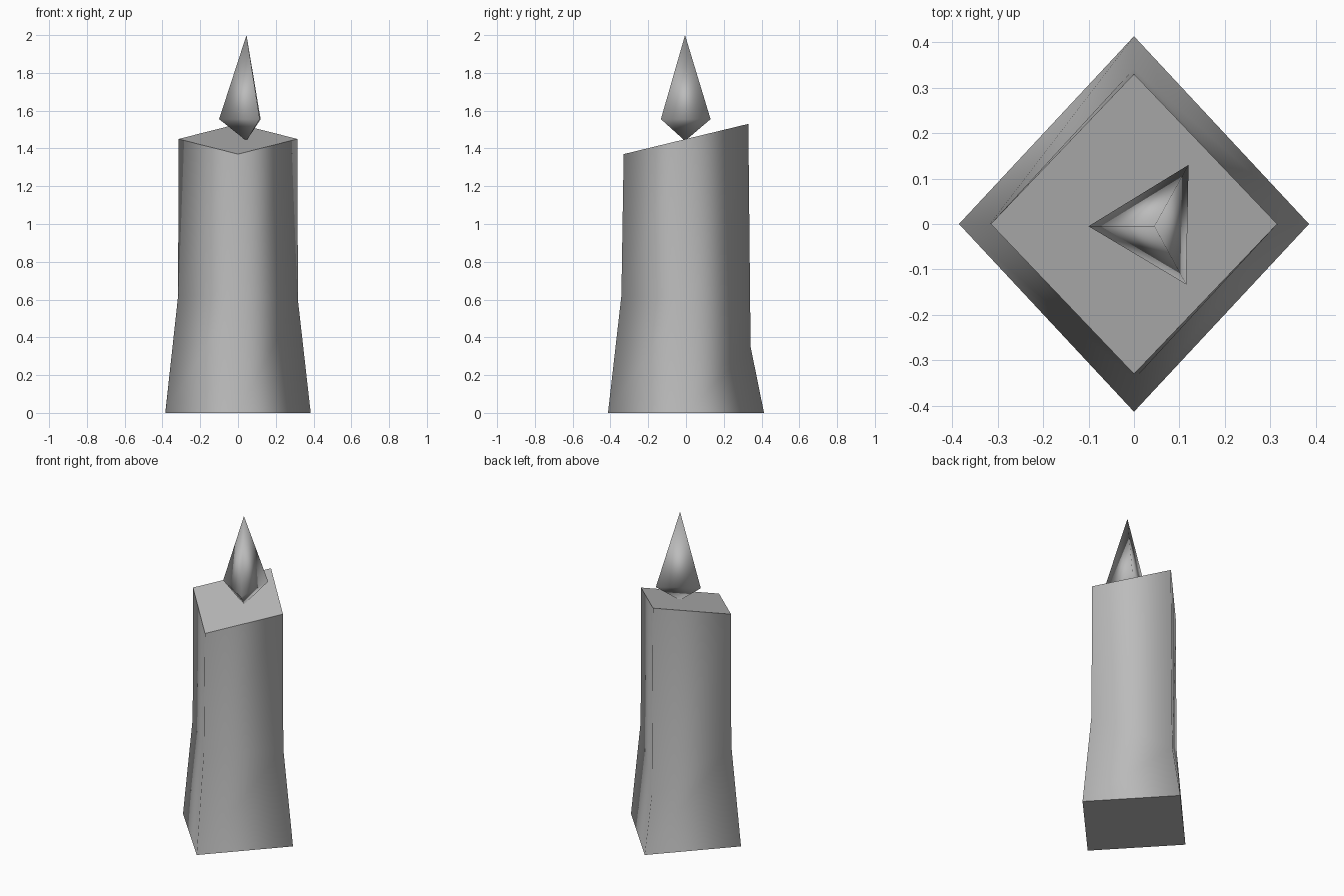
import bpy
import bmesh

cube = bpy.data.objects.get("Cube")
if cube:
    bpy.data.objects.remove(cube)

grey = bpy.data.materials.new("plain grey")
grey.use_nodes = True
colour = (0.5, 0.5, 0.5, 1)
grey.diffuse_color = colour
grey.node_tree.nodes["Principled BSDF"].inputs["Base Color"].default_value = colour


def loft(name, rings, flat_caps):
    """Join rings of equal length (or single tip points) into a closed shell."""
    bm = bmesh.new()
    loops = [[bm.verts.new(p) for p in ring] for ring in rings]
    sides = max(len(ring) for ring in loops)
    for low, high in zip(loops, loops[1:]):
        for i in range(sides):
            j = (i + 1) % sides
            corners = [low[i % len(low)], low[j % len(low)],
                       high[j % len(high)], high[i % len(high)]]
            face = bm.faces.new(list(dict.fromkeys(corners)))
            face.smooth = True
    if flat_caps:
        bm.faces.new(loops[0][::-1])
        bm.faces.new(loops[-1])
    bmesh.ops.recalc_face_normals(bm, faces=bm.faces)
    mesh = bpy.data.meshes.new(name)
    bm.to_mesh(mesh)
    bm.free()
    mesh.materials.append(grey)
    obj = bpy.data.objects.new(name, mesh)
    bpy.context.collection.objects.link(obj)
    return obj


def diamond(rx, ry, right, back, left, front):
    """Four corners, each with its own height."""
    return [(rx, 0, right), (0, ry, back), (-rx, 0, left), (0, -ry, front)]


# Four-sided wax body: flared foot, uneven waist, slanted top
loft("candle_body", [
    diamond(0.385, 0.413, 0, 0, 0, 0),
    diamond(0.317, 0.342, 0.6, 0.35, 0.62, 0.62),
    diamond(0.315, 0.33, 1.45, 1.53, 1.45, 1.37),
], True)

# Three-sided flame, pointed at both ends
loft("flame", [
    [(0.045, -0.005, 1.44)],
    [(0.12, 0.13, 1.555), (-0.1, -0.005, 1.555), (0.115, -0.133, 1.555)],
    [(0.045, -0.005, 2)],
], False)
